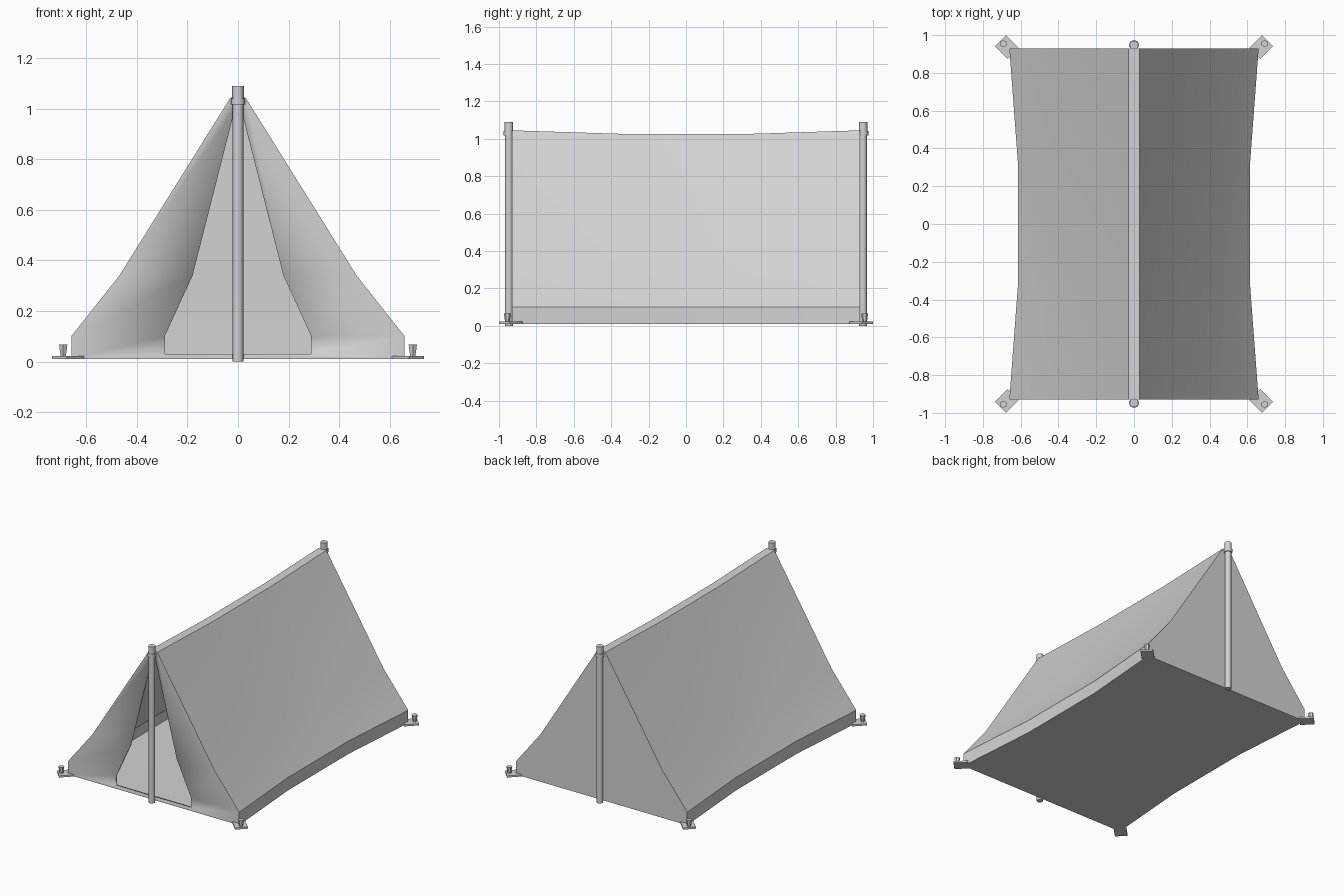
import bpy, bmesh, math

cube = bpy.data.objects.get("Cube")
if cube:
    bpy.data.objects.remove(cube, do_unlink=True)

GREY = (0.65, 0.65, 0.65, 1)
mat = bpy.data.materials.new("canvas_grey")
mat.use_nodes = True
mat.diffuse_color = GREY
bsdf = next(n for n in mat.node_tree.nodes if n.type == 'BSDF_PRINCIPLED')
bsdf.inputs["Base Color"].default_value = GREY


def finish(obj, angle=30):
    obj.data.materials.clear()
    obj.data.materials.append(mat)
    bpy.ops.object.select_all(action='DESELECT')
    obj.select_set(True)
    bpy.context.view_layer.objects.active = obj
    bpy.ops.object.shade_smooth_by_angle(angle=math.radians(angle))


def cone(name, x, y, z0, z1, r0, r1, sides):
    bpy.ops.mesh.primitive_cone_add(vertices=sides, radius1=r0, radius2=r1, depth=z1 - z0,
                                    location=(x, y, (z0 + z1) / 2))
    obj = bpy.context.object
    obj.name = name
    finish(obj, 50)


# Tent skin: half profiles lofted along y, sagging towards the middle
END = [(0.66, 0.01), (0.66, 0.10), (0.47, 0.34), (0.03, 1.045)]
MID = [(0.615, 0.01), (0.615, 0.10), (0.43, 0.34), (0.03, 1.026)]
DOOR = [(0.29, 0.03), (0.29, 0.10), (0.18, 0.34), (0.012, 1.0)]


def full_ring(bm, half, y):
    pts = half + [(-x, z) for x, z in reversed(half)]
    return [bm.verts.new((x, y, z)) for x, z in pts]


bm = bmesh.new()
rings = [full_ring(bm, half, y)
         for half, y in ((END, -0.93), (MID, -0.33), (MID, 0.33), (END, 0.93))]
door = full_ring(bm, DOOR, -0.93)
for a, b in list(zip(rings, rings[1:])) + [(door, rings[0])]:
    n = len(a)
    for i in range(n):
        j = (i + 1) % n
        bm.faces.new((a[i], a[j], b[j], b[i]))
# Closed back wall
half_n = len(END)
for i in range(half_n - 1):
    r = rings[-1]
    bm.faces.new((r[i], r[i + 1], r[-2 - i], r[-1 - i]))
bmesh.ops.recalc_face_normals(bm, faces=bm.faces)
# Make the outside the front of every face
bm.normal_update()
floor = min(bm.faces, key=lambda f: f.calc_center_median().z)
if floor.normal.z > 0:
    bmesh.ops.reverse_faces(bm, faces=bm.faces)
mesh = bpy.data.meshes.new("tent_canvas")
bm.to_mesh(mesh)
bm.free()
tent = bpy.data.objects.new("tent_canvas", mesh)
bpy.context.collection.objects.link(tent)
finish(tent)
solid = tent.modifiers.new("cloth_thickness", 'SOLIDIFY')
solid.thickness = 0.014
solid.offset = -1
solid.use_even_offset = True

# Poles with collar and cap at both ends
for end, sy in (("front", -1), ("back", 1)):
    y = sy * 0.947
    cone(end + "_pole", 0, y, 0, 1.05, 0.021, 0.021, 8)
    cone(end + "_pole_cap", 0, y, 1.04, 1.09, 0.023, 0.023, 8)
    cone(end + "_pole_collar", 0, y, 1.017, 1.042, 0.028, 0.028, 8)

    # Corner straps and pegs
    for side, sx in (("left", 1), ("right", -1)):
        bpy.ops.mesh.primitive_cube_add(size=1, location=(sx * 0.673, sy * 0.937, 0.016),
                                        rotation=(0, 0, sx * sy * math.pi / 4))
        strap = bpy.context.object
        strap.name = f"{end}_{side}_strap"
        strap.scale = (0.095, 0.082, 0.012)
        finish(strap)
        cone(f"{end}_{side}_peg", sx * 0.692, sy * 0.955, 0.015, 0.067, 0.011, 0.019, 6)
